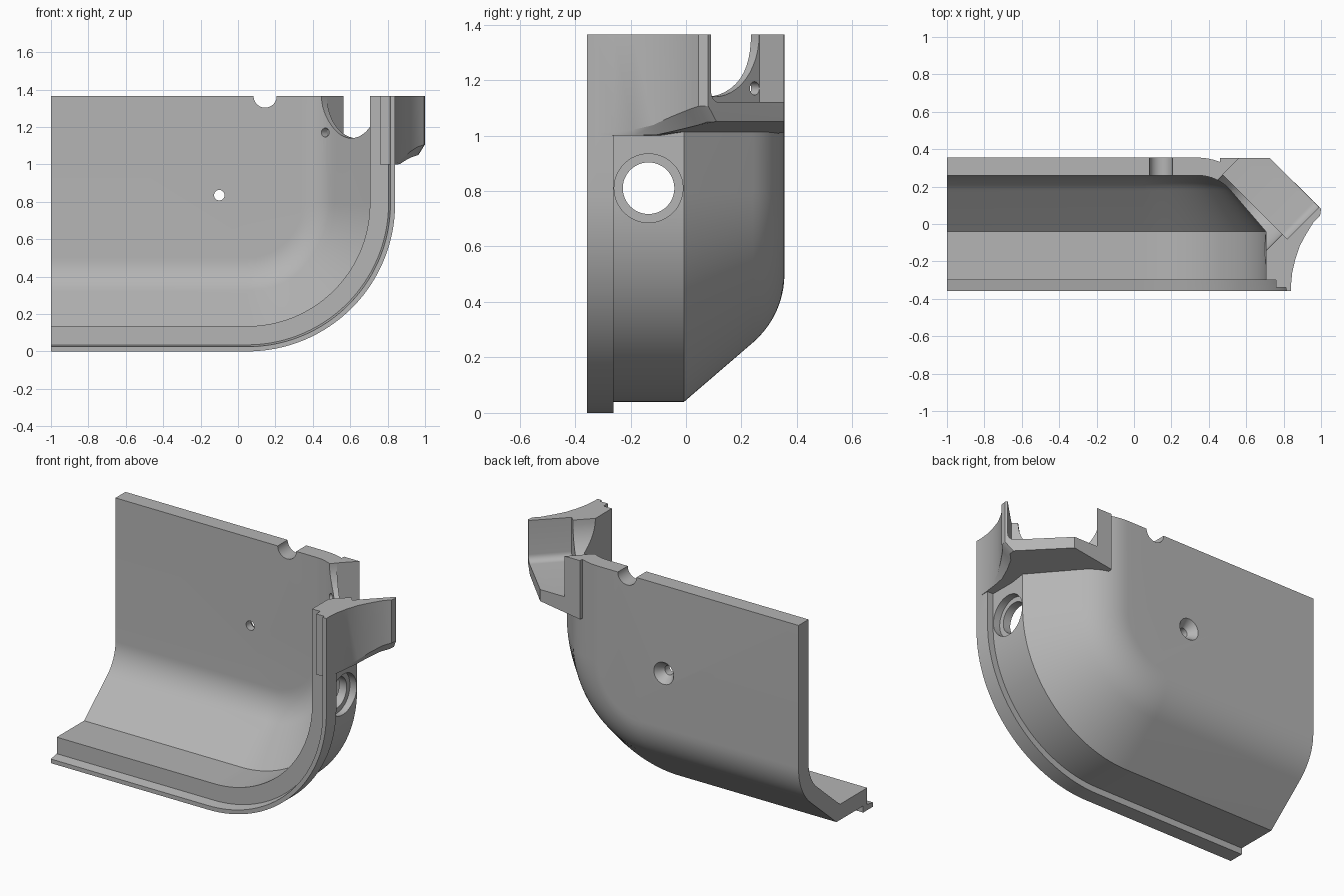
import bpy, bmesh, math
from mathutils import Matrix, Vector

if "Cube" in bpy.data.objects:
    bpy.data.objects.remove(bpy.data.objects["Cube"])

TOP = 1.365
grey = bpy.data.materials.new("plain grey")
grey.diffuse_color = (0.46, 0.46, 0.46, 1)
grey.use_nodes = True
grey.node_tree.nodes["Principled BSDF"].inputs["Base Color"].default_value = grey.diffuse_color


def finish(name, bm):
    bmesh.ops.recalc_face_normals(bm, faces=bm.faces[:])
    me = bpy.data.meshes.new(name)
    bm.to_mesh(me)
    bm.free()
    me.materials.append(grey)
    ob = bpy.data.objects.new(name, me)
    bpy.context.collection.objects.link(ob)
    return ob


def loft(name, loops):
    """Solid skinned through equal-length loops, capped at both ends."""
    bm = bmesh.new()
    rows = [[bm.verts.new(p) for p in lp] for lp in loops]
    n = len(rows[0])
    for a, b in zip(rows, rows[1:]):
        for i in range(n):
            j = (i + 1) % n
            bm.faces.new((a[i], a[j], b[j], b[i]))
    bm.faces.new(rows[0])
    bm.faces.new(rows[-1])
    return finish(name, bm)


def rod(name, start, axis, length, r1, r2=None):
    """Round cutter along an axis."""
    q = Vector(axis).to_track_quat('Z', 'Y').to_matrix().to_4x4()
    m = Matrix.Translation(start) @ q @ Matrix.Translation((0, 0, length / 2))
    bm = bmesh.new()
    bmesh.ops.create_cone(bm, cap_ends=True, segments=48, radius1=r1,
                          radius2=r1 if r2 is None else r2, depth=length, matrix=m)
    return finish(name, bm)


def box(name, lo, hi):
    pts = [(lo[0], lo[1]), (hi[0], lo[1]), (hi[0], hi[1]), (lo[0], hi[1])]
    return loft(name, [[(x, y, z) for x, y in pts] for z in (lo[2], hi[2])])


def boolean(ob, tool, op):
    mod = ob.modifiers.new(op, 'BOOLEAN')
    mod.operation, mod.object, mod.solver = op, tool, 'EXACT'
    bpy.context.view_layer.objects.active = ob
    bpy.ops.object.modifier_apply(modifier=mod.name)
    bpy.data.objects.remove(tool)


def bend(d0, y0, yback, r, slope=0.86, steps=10):
    """Rounded bend from the sloped wall into the back wall, as (inset, y)."""
    turn = math.pi / 2 - math.atan(slope)
    t = r * math.tan(turn / 2)
    dc = d0 + slope * (yback - y0) + t
    return [(dc - r * math.sin(a), yback - r + r * math.cos(a))
            for a in [turn * (1 - i / steps) for i in range(steps + 1)]]


# Shell: wall section swept along the bottom, round the corner and up the side
outer = [(0, -.357), (0, -.262), (.04, -.262), (.04, -.007)] + bend(.04, -.007, .355, .327)
inner = [(.025, -.357), (.035, -.30), (.135, -.30), (.135, -.04)] + bend(.135, -.04, .26, .232)
section = outer[::-1] + inner
CX, CZ, R, HIGH = .05, .79, .79, 1.40


def path(d):
    arc = [math.radians(-90 + 90 * i / 40) for i in range(41)]
    pts = [(CX + (R - d) * math.cos(a), CZ + (R - d) * math.sin(a)) for a in arc]
    return [(-1, d)] + pts + [(R + CX - d, HIGH)]


bm = bmesh.new()
rows = [[bm.verts.new((x, y, z)) for x, z in path(d)] for d, y in section]
for a, b in zip(rows, rows[1:]):
    for i in range(len(a) - 1):
        bm.faces.new((a[i], a[i + 1], b[i + 1], b[i]))
c_out, c_in = bm.verts.new((-1, .355, HIGH)), bm.verts.new((-1, .26, HIGH))
bm.faces.new(rows[0] + [c_out])
bm.faces.new(rows[-1] + [c_in])
bm.faces.new([r[0] for r in rows] + [c_in, c_out])
bm.faces.new([r[-1] for r in rows] + [c_in, c_out])
# flange front strip closes the section
for i in range(len(rows[0]) - 1):
    a, b = rows[len(outer) - 1], rows[len(outer)]
    if not bm.edges.get((a[i], b[i])):
        bm.faces.new((a[i], a[i + 1], b[i + 1], b[i]))
shell = finish("corner_housing", bm)

# Ear: concave-fronted block joined to the upper corner, with a chamfered lower rim
plan = [(.838, -.34, 0), (.846, -.26, 0), (.862, -.19, .2), (.885, -.12, .5),
        (.92, -.055, .8), (.96, .01, 1), (.995, .045, 1), (1.0, .08, 1),
        (.726, .354, 0), (.46, .354, 0), (.46, .27, 0), (.76, -.03, 0), (.76, -.34, 0)]


def low(x, y):
    return 1.0 + .05 * min(1, max(0, (x + y - .75) / .3))


ear = loft("ear", [
    [(x - .035 * w, y + .03 * w, low(x, y)) for x, y, w in plan],
    [(x, y, low(x, y) + .012 + .045 * w) for x, y, w in plan],
    [(x, y, 1.41) for x, y, w in plan]])
boolean(shell, ear, 'UNION')

# Level top
boolean(shell, box("top_trim", (-2, -2, TOP), (2, 2, 2)), 'DIFFERENCE')

# Diagonal pocket in the ear, rounded where the floor meets the lip
prof = [(.148, 1.12)] + [(.596 + .04 * math.sin(a), 1.16 - .04 * math.cos(a))
                         for a in [math.pi / 2 * i / 6 for i in range(7)]]
prof += [(.636, 1.6), (.148, 1.6)]
s = math.sqrt(.5)
pocket = loft("pocket", [[((u + v) * s, (v - u) * s, z) for u, z in prof] for v in (.523, 1.1)])
boolean(shell, pocket, 'DIFFERENCE')

# Round openings: slot, pin hole, top notch, side port and countersunk screw hole
cuts = [rod("slot", (.42, -.11, TOP), (1, 1, 0), .8, .225),
        rod("pin_hole", (.37, .125, 1.17), (1, 1, 0), .25, .024),
        rod("top_notch", (.145, .1, TOP), (0, 1, 0), .5, .062),
        rod("side_port", (.6, -.135, .81), (1, 0, 0), .4, .093),
        rod("port_recess", (.755, -.135, .81), (1, 0, 0), .08, .124),
        rod("screw_hole", (-.1, .1, .835), (0, 1, 0), .5, .028),
        rod("countersink", (-.1, .305, .835), (0, 1, 0), .06, .028, .074)]
for c in cuts:
    boolean(shell, c, 'DIFFERENCE')

bpy.ops.object.select_all(action='DESELECT')
shell.select_set(True)
bpy.context.view_layer.objects.active = shell
bpy.ops.object.shade_smooth_by_angle(angle=math.radians(25))
